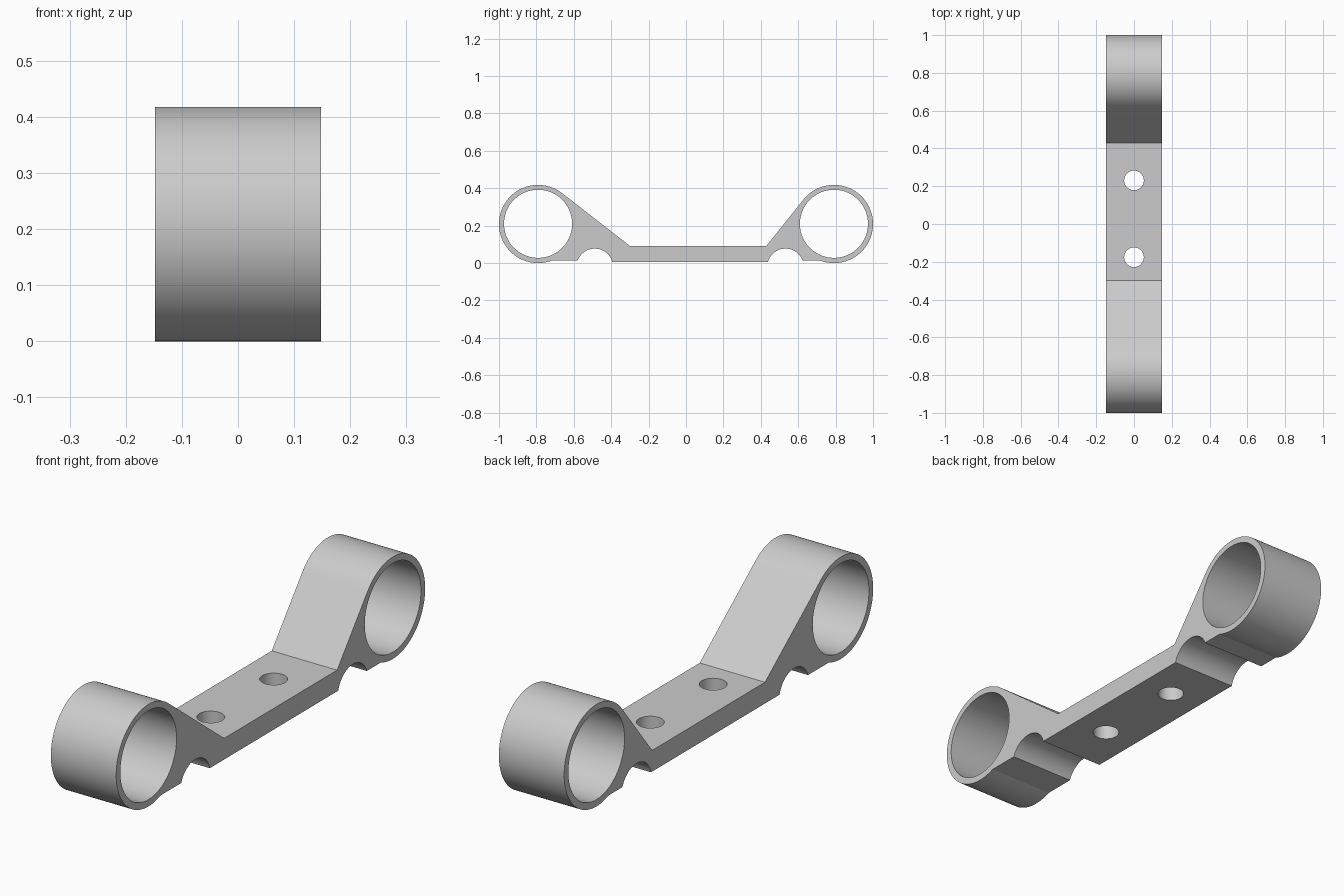
import bpy
import bmesh
from math import acos, asin, atan2, cos, hypot, pi, sin
from mathutils import Matrix

cube = bpy.data.objects.get("Cube")
if cube:
    bpy.data.objects.remove(cube)

HALF_WIDTH = 0.148
RING_Y, RING_Z, RING_R, BORE_R = 0.791, 0.209, 0.209, 0.182
NOTCH_Z, NOTCH_R = -0.02, 0.0974
DECK, BASE, FOOT = 0.092, 0.005, 0.015

grey = bpy.data.materials.new("plain grey")
grey.use_nodes = True
colour = (0.6, 0.6, 0.6, 1)
grey.diffuse_color = colour
grey.node_tree.nodes["Principled BSDF"].inputs["Base Color"].default_value = colour


def arc(cy, cz, r, start, end, steps):
    return [(cy + r * cos(start + (end - start) * i / steps),
             cz + r * sin(start + (end - start) * i / steps))
            for i in range(steps + 1)]


def end_outline(side, ramp_y, notch_y):
    """Half outline from deck corner round the ring to the base, for one end."""
    # Drawn as if pointing to +y, then flipped by side
    dy, dz = ramp_y - RING_Y, DECK - RING_Z
    start = atan2(dz, dy) % (2 * pi) - acos(RING_R / hypot(dy, dz))
    stop = -pi - asin((FOOT - RING_Z) / RING_R)
    a_foot = pi - asin((FOOT - NOTCH_Z) / NOTCH_R)
    a_base = asin((BASE - NOTCH_Z) / NOTCH_R)
    points = [(ramp_y, DECK)]
    points += arc(RING_Y, RING_Z, RING_R, start, stop, 72)
    points += arc(notch_y, NOTCH_Z, NOTCH_R, pi - a_foot, pi - a_base, 24)
    return [(side * y, z) for y, z in points]


def cutter(name, radius, depth, matrix, segments):
    bm = bmesh.new()
    bmesh.ops.create_cone(bm, cap_ends=True, segments=segments, radius1=radius,
                          radius2=radius, depth=depth, matrix=matrix)
    mesh = bpy.data.meshes.new(name)
    bm.to_mesh(mesh)
    bm.free()
    mesh.materials.append(grey)
    obj = bpy.data.objects.new(name, mesh)
    bpy.context.collection.objects.link(obj)
    return obj


# Bracket body: side profile extruded across the width
front = end_outline(-1, 0.30, 0.488)
back = end_outline(1, 0.43, 0.532)
bm = bmesh.new()
verts = [bm.verts.new((-HALF_WIDTH, y, z)) for y, z in front + back[::-1]]
face = bm.faces.new(verts)
extruded = bmesh.ops.extrude_face_region(bm, geom=[face])
moved = [v for v in extruded["geom"] if isinstance(v, bmesh.types.BMVert)]
bmesh.ops.translate(bm, verts=moved, vec=(2 * HALF_WIDTH, 0, 0))
bmesh.ops.recalc_face_normals(bm, faces=bm.faces)
mesh = bpy.data.meshes.new("double_ring_bracket")
bm.to_mesh(mesh)
bm.free()
mesh.materials.append(grey)
bracket = bpy.data.objects.new("double_ring_bracket", mesh)
bpy.context.collection.objects.link(bracket)

# Ring bores run across, screw holes run straight down
cutters = []
for name, y in (("front_bore", -RING_Y), ("back_bore", RING_Y)):
    place = Matrix.Translation((0, y, RING_Z + 0.001)) @ Matrix.Rotation(pi / 2, 4, "Y")
    cutters.append(cutter(name, BORE_R, 1, place, 80))
for name, y in (("front_screw_hole", -0.176), ("back_screw_hole", 0.231)):
    cutters.append(cutter(name, 0.052, 0.5, Matrix.Translation((0, y, 0)), 40))

bpy.context.view_layer.objects.active = bracket
for tool in cutters:
    cut = bracket.modifiers.new(tool.name, "BOOLEAN")
    cut.operation = "DIFFERENCE"
    cut.solver = "EXACT"
    cut.object = tool
    bpy.ops.object.modifier_apply(modifier=cut.name)
for tool in cutters:
    bpy.data.objects.remove(tool)

# Smooth curves with crisp edges
bpy.ops.object.select_all(action="DESELECT")
bracket.select_set(True)
bpy.ops.object.shade_smooth_by_angle(angle=pi / 9)
